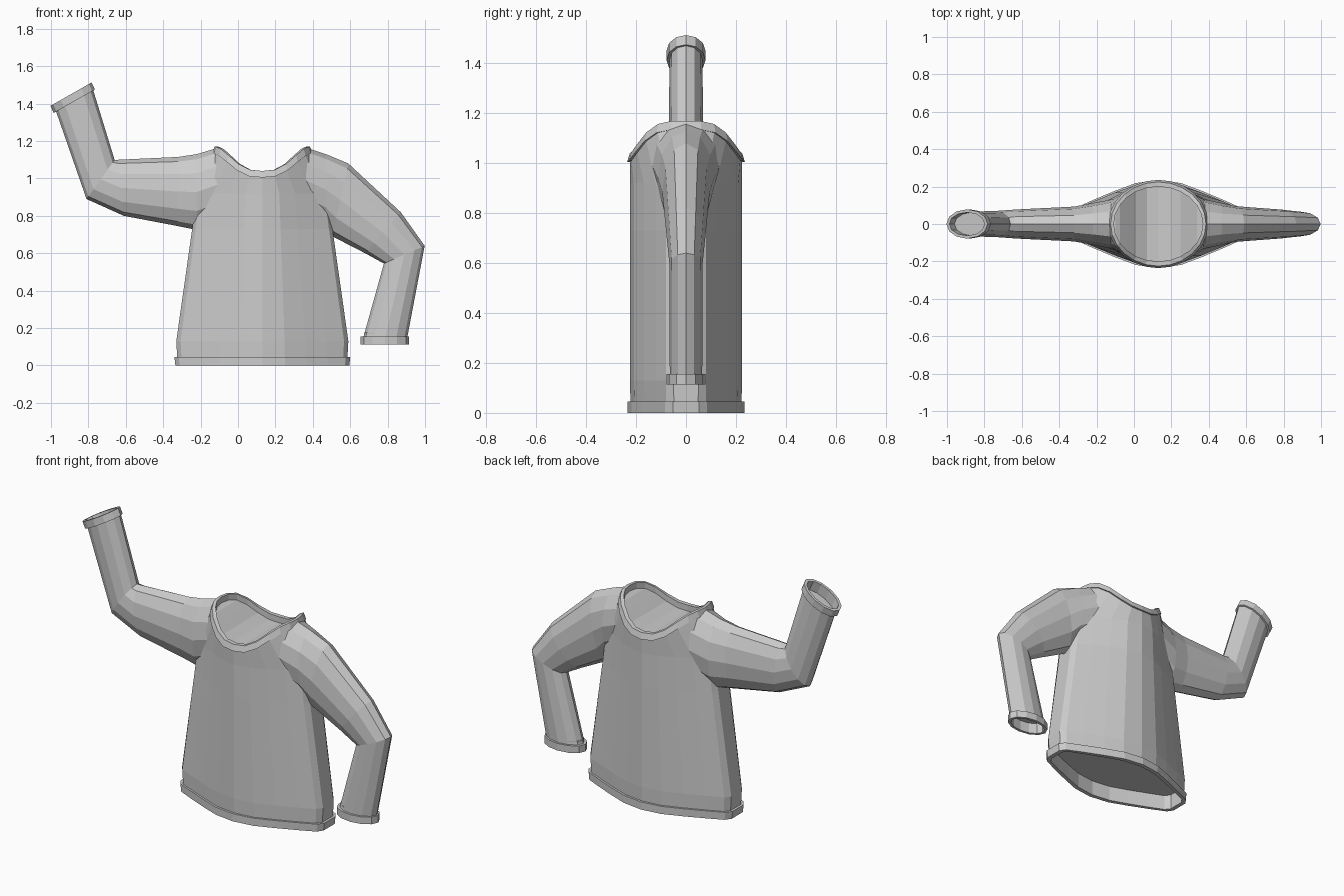
import bpy
from math import cos, sin, pi
from mathutils import Vector

if "Cube" in bpy.data.objects:
    bpy.data.objects.remove(bpy.data.objects["Cube"])

CX = 0.13  # torso centre line


def loft(name, rings, cap_end=False):
    """Skin a list of equally sized point rings."""
    n = len(rings[0])
    verts = [p for r in rings for p in r]
    faces = []
    for i in range(len(rings) - 1):
        for j in range(n):
            k = (j + 1) % n
            faces.append((i * n + j, i * n + k, (i + 1) * n + k, (i + 1) * n + j))
    # the cap is made of strips running front to back, so saddle shapes stay clean
    if cap_end:
        o = (len(rings) - 1) * n
        for j in range(n // 2):
            strip = [o + j, o + j + 1, o + (n - j - 1) % n, o + (n - j) % n]
            strip = list(dict.fromkeys(strip))
            if len(strip) > 2:
                faces.append(strip)
    mesh = bpy.data.meshes.new(name)
    mesh.from_pydata(verts, [], faces)
    mesh.update()
    obj = bpy.data.objects.new(name, mesh)
    bpy.context.collection.objects.link(obj)
    bpy.context.view_layer.objects.active = obj
    obj.select_set(True)
    bpy.ops.object.mode_set(mode='EDIT')
    bpy.ops.mesh.select_all(action='SELECT')
    bpy.ops.mesh.normals_make_consistent(inside=False)
    bpy.ops.object.mode_set(mode='OBJECT')
    obj.select_set(False)
    return obj


# One quarter of the flattened torso section, mirrored to a 24-sided ring
QUARTER = [(1, 0), (1, .22), (.95, .36), (.75, .54), (.5, .75), (.26, .93), (0, 1)]
half = QUARTER + [(-x, y) for x, y in QUARTER[-2::-1]]
SECTION = half + [(x, -y) for x, y in half[-2:0:-1]]


def torso_ring(hw, hd, z):
    return [(CX + hw * x, hd * y, z) for x, y in SECTION]


def neck_ring(hw, hd, drop):
    """Round ring that rises to the shoulders and dips front and back."""
    pts = []
    for i in range(24):
        a = 2 * pi * i / 24
        u = abs(cos(a)) ** 1.5
        pts.append((CX + hw * cos(a), hd * sin(a),
                    1.04 + .13 * u * u * (3 - 2 * u) - drop))
    return pts


def arm_ring(top, bottom, hd):
    """12-sided ring between two outline points in the front view."""
    t, b = Vector((top[0], 0, top[1])), Vector((bottom[0], 0, bottom[1]))
    c, r = (t + b) / 2, (t - b) / 2
    return [c + r * cos(pi * i / 6) + Vector((0, hd * sin(pi * i / 6), 0)) for i in range(12)]


# Torso
loft("torso", [torso_ring(.455, .222, .04), torso_ring(.46, .225, .13),
               torso_ring(.375, .225, .73), torso_ring(.35, .225, .92),
               neck_ring(.265, .225, .035)])

# Hem band with a recessed closing face
loft("hem_band", [torso_ring(.455, .222, .045), torso_ring(.47, .235, .045),
                  torso_ring(.465, .235, 0), torso_ring(.44, .21, 0),
                  torso_ring(.44, .21, .09)], cap_end=True)

# Neck band with a saddle-shaped closing face
loft("neck_band", [neck_ring(.26, .224, .035), neck_ring(.268, .236, .035),
                   neck_ring(.255, .225, 0), neck_ring(.238, .2, 0),
                   neck_ring(.238, .2, .035)], cap_end=True)

# Sleeves: (upper outline point, lower outline point, half depth)
SLEEVES = {
    "raised": [((-.12, 1.16), (-.08, .78), .135), ((-.22, 1.13), (-.22, .725), .112),
               ((-.32, 1.115), (-.32, .745), .093), ((-.64, 1.10), (-.61, .80), .078),
               ((-.66, 1.10), (-.81, .89), .07), ((-.775, 1.475), (-.975, 1.365), .066)],
    "lowered": [((.38, 1.16), (.34, .82), .135), ((.47, 1.13), (.47, .75), .112),
                ((.59, 1.08), (.505, .69), .095), ((.87, .82), (.68, .60), .078),
                ((.998, .64), (.78, .545), .066), ((.905, .15), (.67, .15), .065)],
}
# Cuffs: (outline point, outline point, step towards the opening)
CUFFS = {
    "raised": ((-.765, 1.475), (-.985, 1.35), (-.018, .038)),
    "lowered": ((.915, .155), (.655, .155), (0, -.042)),
}
for side, outline in SLEEVES.items():
    loft(side + "_sleeve", [arm_ring(*o) for o in outline])

    # Cuff: outer band, rim, then a recessed closing face
    a, b, step = (Vector(v) for v in CUFFS[side])
    inset = (b - a) * .07
    rings = [(a + inset, b - inset, .066), (a, b, .078), (a + step, b + step, .078),
             (a + step + inset, b + step - inset, .062),
             (a + inset - step * .5, b - inset - step * .5, .062)]
    loft(side + "_cuff", [arm_ring(*r) for r in rings], cap_end=True)
